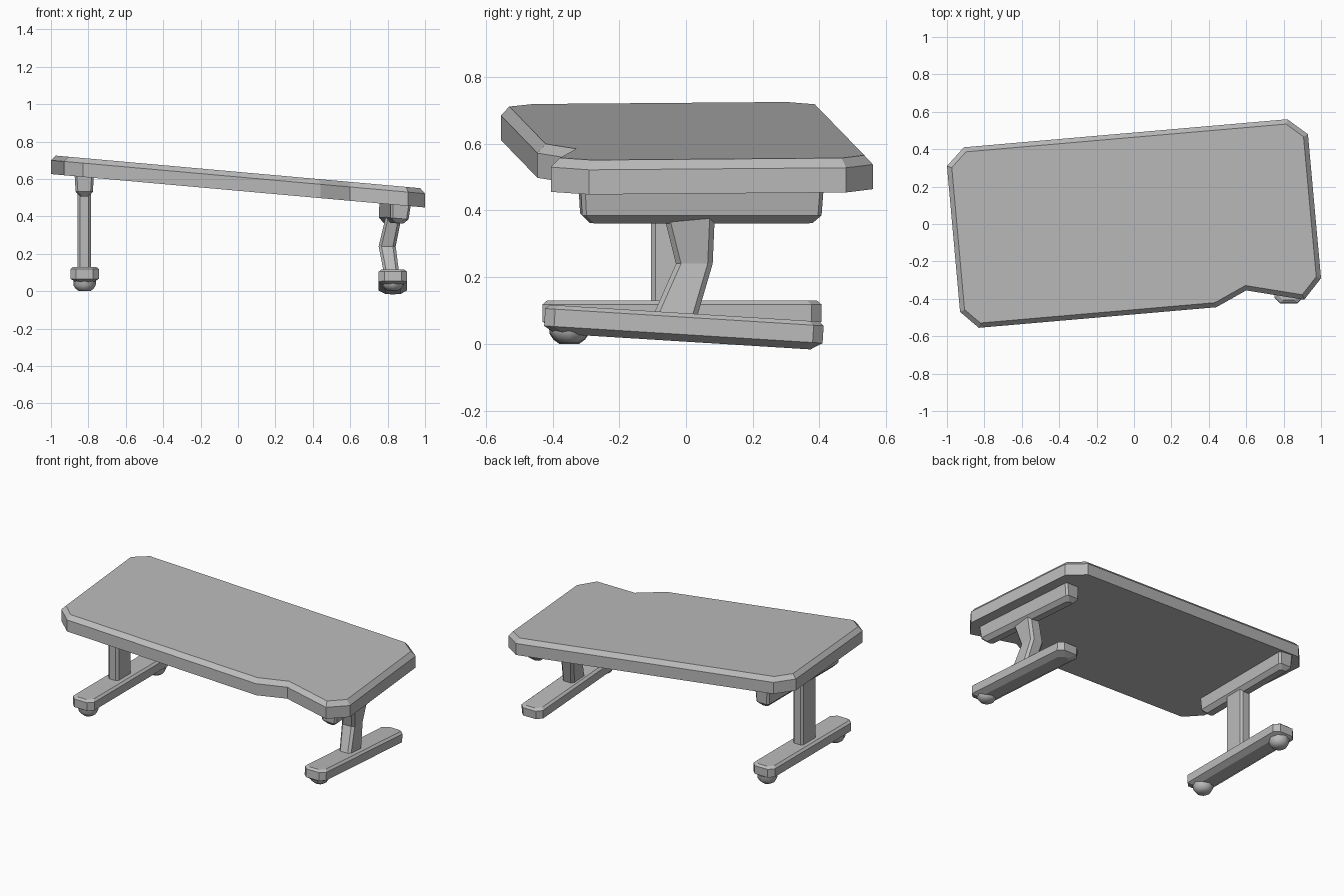
import bpy, bmesh, math
from mathutils import Matrix, Vector

cube = bpy.data.objects.get("Cube")
if cube:
    bpy.data.objects.remove(cube)

grey = bpy.data.materials.new("plain grey")
grey.use_nodes = True
grey.diffuse_color = (0.5, 0.5, 0.5, 1)
grey.node_tree.nodes["Principled BSDF"].inputs["Base Color"].default_value = (0.5, 0.5, 0.5, 1)


def loft(name, rings, place=Matrix()):
    """Skin a stack of equal-sized rings of 3D points and cap both ends."""
    bm = bmesh.new()
    loops = [[bm.verts.new(place @ Vector(p)) for p in ring] for ring in rings]
    n = len(loops[0])
    for low, high in zip(loops, loops[1:]):
        for i in range(n):
            j = (i + 1) % n
            bm.faces.new((low[i], low[j], high[j], high[i]))
    bm.faces.new(loops[0][::-1])
    bm.faces.new(loops[-1])
    bmesh.ops.recalc_face_normals(bm, faces=bm.faces)
    mesh = bpy.data.meshes.new(name)
    bm.to_mesh(mesh)
    bm.free()
    mesh.materials.append(grey)
    obj = bpy.data.objects.new(name, mesh)
    bpy.context.collection.objects.link(obj)
    return obj


def ring(x0, x1, y0, y1, cut, z):
    """Rectangle with cut corners at height z."""
    return [(x0 + cut, y0, z), (x1 - cut, y0, z), (x1, y0 + cut, z), (x1, y1 - cut, z),
            (x1 - cut, y1, z), (x0 + cut, y1, z), (x0, y1 - cut, z), (x0, y0 + cut, z)]


def block(name, hx, hy, cut, levels, place):
    """Cut-corner block; each level is (height, inset)."""
    return loft(name, [ring(i - hx, hx - i, i - hy, hy - i, cut, z) for z, i in levels], place)


def inset(points, d):
    """Move every edge of a counter-clockwise outline inwards by d."""
    pts = [Vector(p) for p in points]
    out = []
    for i, p in enumerate(pts):
        a = (p - pts[i - 1]).normalized()
        b = (pts[(i + 1) % len(pts)] - p).normalized()
        na, nb = Vector((-a.y, a.x)), Vector((-b.y, b.x))
        out.append(p + (na + nb) * d / (1 + na.dot(nb)))
    return out


# Sloping table top with a broken front edge
outline = [(-1, .31), (-.93, -.47), (-.83, -.555), (.44, -.445), (.60, -.355),
           (.91, -.405), (1, -.29), (.93, .48), (.82, .56), (-.91, .41)]


def sloped(points, drop):
    return [(p[0], p[1], .718 - .0893 * (p[0] + .9) - drop) for p in points]


loft("table_top", [sloped(outline, .101), sloped(outline, .027), sloped(inset(outline, .025), 0)])

# Brackets under the top; the left one follows the skewed top
bracket_levels = [(-.105, .03), (-.08, .006), (.015, 0)]
block("right_bracket", .052, .368, .012, bracket_levels, Matrix.Translation((-.822, .04, .612)))
block("left_bracket", .055, .366, .012, bracket_levels,
      Matrix.Translation((.84, .045, .468)) @ Matrix.Rotation(.087, 4, 'Z') @ Matrix.Rotation(.089, 4, 'Y'))

# Straight post and buckled post
loft("right_post", [ring(-.857, -.785, -.105, .04, .013, z) for z in (.1, .53)])
loft("left_post", [ring(.785, .865, -.105, .03, .015, .07),
                   ring(.752, .843, -.03, .08, .015, .24),
                   ring(.79, .875, -.07, .087, .015, .40)])

# Feet, the left one tipped down at the back
foot_levels = [(.045, .035), (.066, 0), (.118, 0), (.13, .014)]
block("right_foot", .076, .418, .03, foot_levels, Matrix.Translation((-.82, -.012, 0)))
block("left_foot", .076, .418, .03, foot_levels,
      Matrix.Translation((.828, -.012, -.038)) @ Matrix.Rotation(-.062, 4, 'X'))

# Rounded pads under the feet
pad_profile = [(.0, .03), (.012, .047), (.03, .059), (.058, .061)]
for name, x, y, z in (("right_front_pad", -.82, -.35, 0), ("right_back_pad", -.82, .34, 0),
                      ("left_front_pad", .828, -.35, .004)):
    circles = [[(r * math.cos(k * math.pi / 4), r * math.sin(k * math.pi / 4), h) for k in range(8)]
               for h, r in pad_profile]
    pad = loft(name, circles, Matrix.Translation((x, y, z)))
    bpy.ops.object.select_all(action='DESELECT')
    pad.select_set(True)
    bpy.context.view_layer.objects.active = pad
    bpy.ops.object.shade_smooth_by_angle(angle=math.radians(50))
